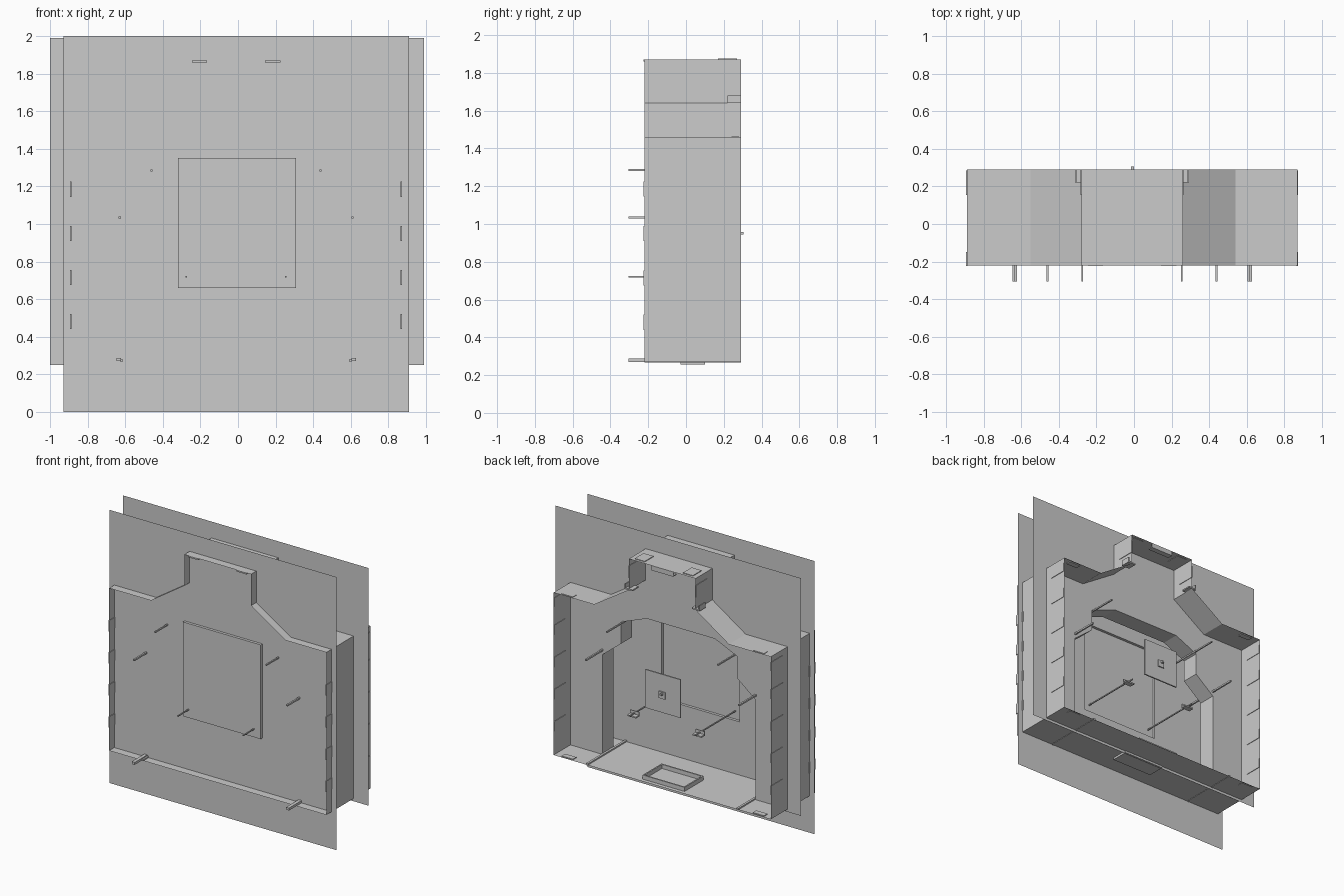
import bpy, bmesh
from mathutils import Vector

cube = bpy.data.objects.get("Cube")
if cube:
    bpy.data.objects.remove(cube, do_unlink=True)

grey = bpy.data.materials.new("plain grey")
grey.use_nodes = True
grey.diffuse_color = (0.6, 0.6, 0.6, 1)
grey.node_tree.nodes["Principled BSDF"].inputs["Base Color"].default_value = (0.6, 0.6, 0.6, 1)


def finish(name, bm):
    mesh = bpy.data.meshes.new(name)
    bm.to_mesh(mesh)
    bm.free()
    mesh.materials.append(grey)
    obj = bpy.data.objects.new(name, mesh)
    bpy.context.scene.collection.objects.link(obj)
    return obj


def box(name, low, high):
    """Solid box between two corners."""
    bm = bmesh.new()
    bmesh.ops.create_cube(bm, size=1)
    low, high = Vector(low), Vector(high)
    for v in bm.verts:
        v.co = (low + high) / 2 + v.co * (high - low)
    return finish(name, bm)


def loop(bm, points, y):
    verts = [bm.verts.new((x, y, z)) for x, z in points]
    return [bm.edges.new((a, b)) for a, b in zip(verts, verts[1:] + verts[:1])]


def sheet(name, y, outer, hole):
    """Flat upright sheet with an opening."""
    bm = bmesh.new()
    edges = loop(bm, outer, y) + loop(bm, hole, y)
    bmesh.ops.triangle_fill(bm, edges=edges, use_beauty=True, normal=(0, -1, 0))
    return finish(name, bm)


def shell(name, points, y0, y1):
    """Thin wall that follows an outline from y0 to y1."""
    bm = bmesh.new()
    edges = loop(bm, points, y0)
    new = bmesh.ops.extrude_edge_only(bm, edges=edges)["geom"]
    for v in new:
        if isinstance(v, bmesh.types.BMVert):
            v.co.y = y1
    bmesh.ops.recalc_face_normals(bm, faces=bm.faces)
    return finish(name, bm)


def rect(x0, x1, z0, z1):
    return [(x0, z0), (x1, z0), (x1, z1), (x0, z1)]


FRONT, BACK = -0.22, 0.29
SHEET_F, SHEET_B = -0.16, 0.095
FLOOR, SHOULDER, NECK, TOP = 0.27, 1.46, 1.64, 1.87
LEFT, RIGHT = 0.87, -0.89

# Outer casing with stepped top
shell("casing_wall",
      [(RIGHT, FLOOR), (RIGHT, SHOULDER), (-0.55, SHOULDER), (-0.28, NECK), (-0.28, TOP),
       (0.26, TOP), (0.26, NECK), (0.54, SHOULDER), (LEFT, SHOULDER), (LEFT, FLOOR)],
      FRONT, BACK)

# Front sheet with a shallow square panel
window = rect(-0.32, 0.31, 0.66, 1.35)
sheet("front_sheet", SHEET_F, rect(-0.93, 0.91, 0, 2), window)
shell("front_panel_rim", window, SHEET_F, SHEET_F - 0.02)
bm = bmesh.new()
bmesh.ops.contextual_create(bm, geom=loop(bm, window, SHEET_F - 0.02))
finish("front_panel", bm)

# Back sheet with an arched opening and its reveal
arch = [(-0.63, FLOOR), (-0.63, 1.0), (-0.48, 1.12), (-0.48, 1.28), (-0.3, 1.36),
        (0.25, 1.36), (0.46, 1.28), (0.46, 1.12), (0.61, 1.0), (0.61, FLOOR)]
sheet("back_sheet", SHEET_B, rect(-1, 0.99, 0.25, 1.99), arch)
reveal = shell("opening_reveal", arch, SHEET_B, SHEET_B - 0.13)

# Long thin rods through the casing
for side, centre in (("right", -0.01), ("left", -0.01)):
    s = 1 if side == "left" else -1
    for x, z, r in ((0.45, 1.285, 0.005), (0.62, 1.035, 0.006), (0.265, 0.72, 0.004)):
        cx = centre + s * x
        box(side + "_rod", (cx - r, -0.305, z - r), (cx + r, BACK, z + r))
    # Bottom pegs at the front
    cx = centre + s * 0.625
    box(side + "_peg", (cx - 0.012, -0.305, FLOOR), (cx + 0.012, SHEET_F, FLOOR + 0.018))
    # Clips on the lower rods
    cx = centre + s * 0.265
    box(side + "_rod_clip", (cx - 0.035, 0.225, 0.702), (cx + 0.035, 0.265, 0.712))
    box(side + "_rod_clip_lip", (cx - 0.035, 0.225, 0.702), (cx + 0.035, 0.231, 0.735))

# Plates along the side walls
for side, x in (("left", LEFT), ("right", RIGHT)):
    for z in (0.48, 0.715, 0.95, 1.185):
        box(side + "_front_plate", (x - 0.004, FRONT - 0.004, z - 0.04),
            (x + 0.004, -0.15, z + 0.04))
        box(side + "_back_plate", (x - 0.004, 0.155, z - 0.035),
            (x + 0.004, BACK - 0.005, z + 0.035))
    box(side + "_upper_plate", (x - 0.004, 0.155, 1.355), (x + 0.004, BACK - 0.005, 1.42))
    # Tongues near the ends of the floor and on the shoulders
    cx = x * 0.88
    box(side + "_floor_tongue", (cx - 0.045, 0.24, FLOOR - 0.003), (cx + 0.045, 0.28, FLOOR + 0.006))
    box(side + "_shoulder_tongue", (cx - 0.045, 0.24, SHOULDER - 0.006),
        (cx + 0.045, 0.28, SHOULDER + 0.004))

# Neck plates, corner brackets and top tabs
for side, x, s in (("left", 0.26, 1), ("right", -0.28, -1)):
    box(side + "_neck_plate", (x - 0.004, 0.155, 1.73), (x + 0.004, BACK, 1.82))
    box(side + "_neck_bracket", (x - 0.03, 0.22, NECK), (x + 0.03, BACK, NECK + 0.01))
    box(side + "_neck_bracket_lip", (x + s * 0.03 - 0.004, 0.22, NECK),
        (x + s * 0.03 + 0.004, BACK, NECK + 0.04))
    cx = -0.01 + s * 0.195
    box(side + "_top_front_tab", (cx - 0.04, FRONT - 0.004, TOP - 0.01), (cx + 0.04, -0.15, TOP))
    box(side + "_top_back_tab", (cx - 0.04, 0.17, TOP - 0.003), (cx + 0.04, 0.27, TOP + 0.005))
box("top_latch", (-0.1, 0.25, TOP - 0.035), (0.08, BACK, TOP - 0.028))
box("top_latch_back", (-0.1, BACK - 0.005, TOP - 0.035), (0.08, BACK, TOP))

# Floor battens, trapdoor frame and underside plate
for x in (-0.62, 0.6):
    box("floor_batten", (x - 0.008, FRONT, FLOOR - 0.003), (x + 0.008, BACK, FLOOR + 0.01))
x0, x1, y0, y1, t = -0.17, 0.17, 0.04, 0.26, 0.01
for a, b in (((x0, y0), (x1, y0 + t)), ((x0, y1 - t), (x1, y1)),
             ((x0, y0), (x0 + t, y1)), ((x1 - t, y0), (x1, y1))):
    box("trapdoor_frame", (*a, FLOOR), (*b, FLOOR + 0.03))
box("underside_plate", (-0.17, -0.03, FLOOR - 0.015), (0.16, 0.1, FLOOR))

# Small square board with a knob
box("board", (-0.15, 0.27, 0.81), (0.135, 0.28, 1.09))
box("board_knob", (-0.016, 0.28, 0.945), (0.0, 0.305, 0.958))
box("board_block", (-0.03, 0.28, 0.915), (0.02, 0.288, 0.965))
